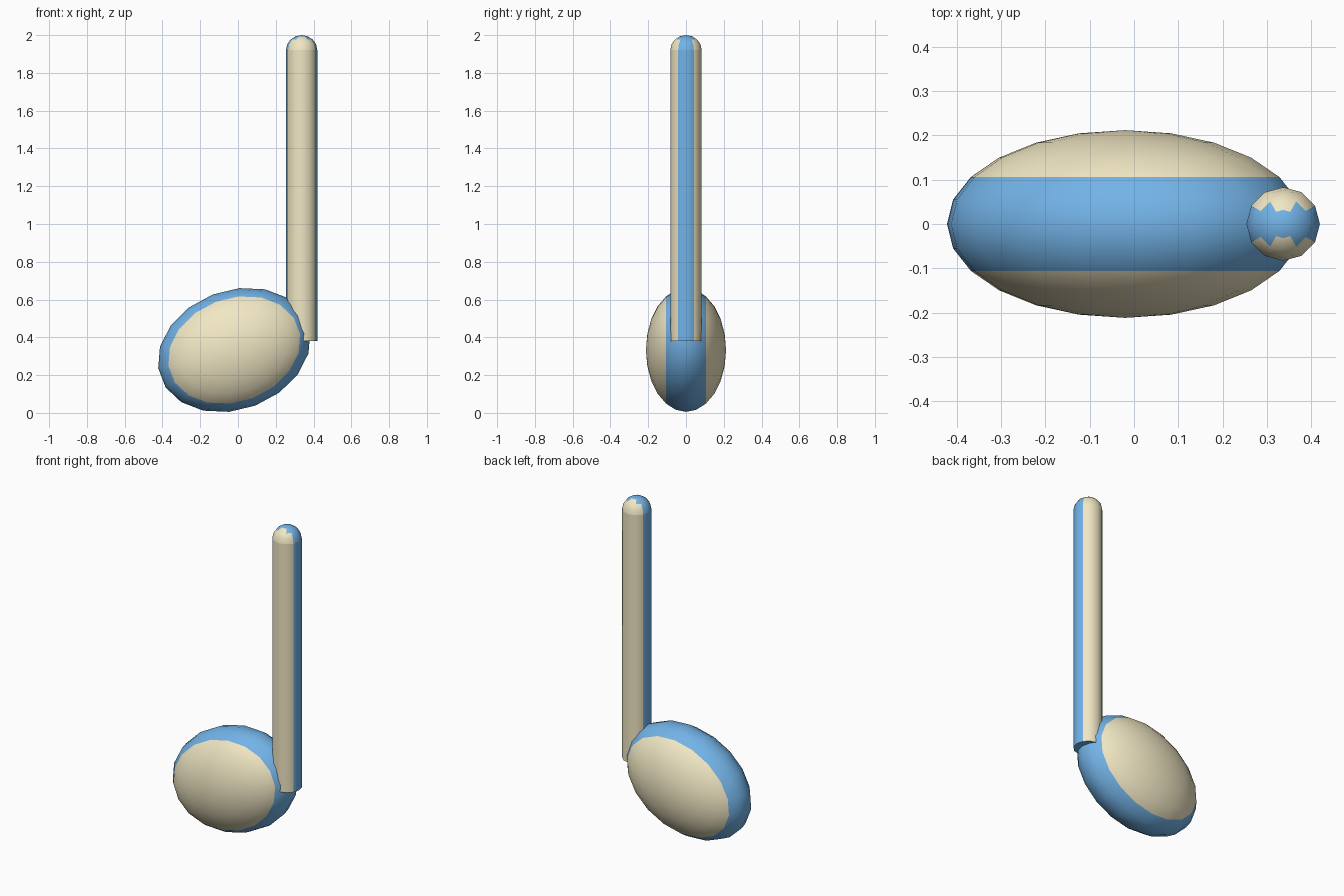
import bpy, bmesh
from math import radians
from mathutils import Matrix

if "Cube" in bpy.data.objects:
    bpy.data.objects.remove(bpy.data.objects["Cube"])


def material(name, rgb):
    mat = bpy.data.materials.new(name)
    mat.diffuse_color = (*rgb, 1)
    mat.use_nodes = True
    mat.node_tree.nodes["Principled BSDF"].inputs["Base Color"].default_value = mat.diffuse_color
    return mat


CREAM = material("cream", (0.88, 0.80, 0.55))
BLUE = material("blue", (0.17, 0.45, 0.80))


def finish(name, bm, is_blue, matrix):
    """Paint the faces, place the part and smooth it."""
    bm.normal_update()
    for f in bm.faces:
        f.material_index = 1 if is_blue(f) else 0
    bm.transform(matrix)
    mesh = bpy.data.meshes.new(name)
    bm.to_mesh(mesh)
    bm.free()
    mesh.materials.append(CREAM)
    mesh.materials.append(BLUE)
    obj = bpy.data.objects.new(name, mesh)
    bpy.context.collection.objects.link(obj)
    bpy.ops.object.select_all(action='DESELECT')
    obj.select_set(True)
    bpy.context.view_layer.objects.active = obj
    bpy.ops.object.shade_smooth_by_angle(angle=radians(40))


STEM_X, STEM_R, STEM_LOW, STEM_HIGH = 0.337, 0.083, 0.38, 1.92

# Note head: tilted ellipsoid, poles along y, blue rim around the middle
bm = bmesh.new()
bmesh.ops.create_uvsphere(bm, u_segments=18, v_segments=12, radius=1,
                          matrix=Matrix.Rotation(radians(90), 4, 'X'))
place = (Matrix.Translation((-0.02, 0, 0.333))
         @ Matrix.Rotation(radians(-21), 4, 'Y')
         @ Matrix.Diagonal((0.4165, 0.212, 0.315, 1)))
finish("note_head", bm, lambda f: abs(f.calc_center_median().y) < 0.5, place)


def faces_sideways(f):
    return abs(f.normal.y) < 0.5


# Stem: twelve-sided rod with blue strips on its left and right
bm = bmesh.new()
bmesh.ops.create_cone(bm, cap_ends=True, segments=12, radius1=STEM_R,
                      radius2=STEM_R, depth=STEM_HIGH - STEM_LOW)
finish("stem", bm, faces_sideways,
       Matrix.Translation((STEM_X, 0, (STEM_LOW + STEM_HIGH) / 2)))

# Rounded stem tip: upper half of a sphere
bm = bmesh.new()
bmesh.ops.create_uvsphere(bm, u_segments=12, v_segments=8, radius=STEM_R)
bmesh.ops.delete(bm, geom=[v for v in bm.verts if v.co.z < -0.001], context='VERTS')
finish("stem_tip", bm, faces_sideways,
       Matrix.Translation((STEM_X, 0, STEM_HIGH)) @ Matrix.Diagonal((1, 1, 0.08 / STEM_R, 1)))
